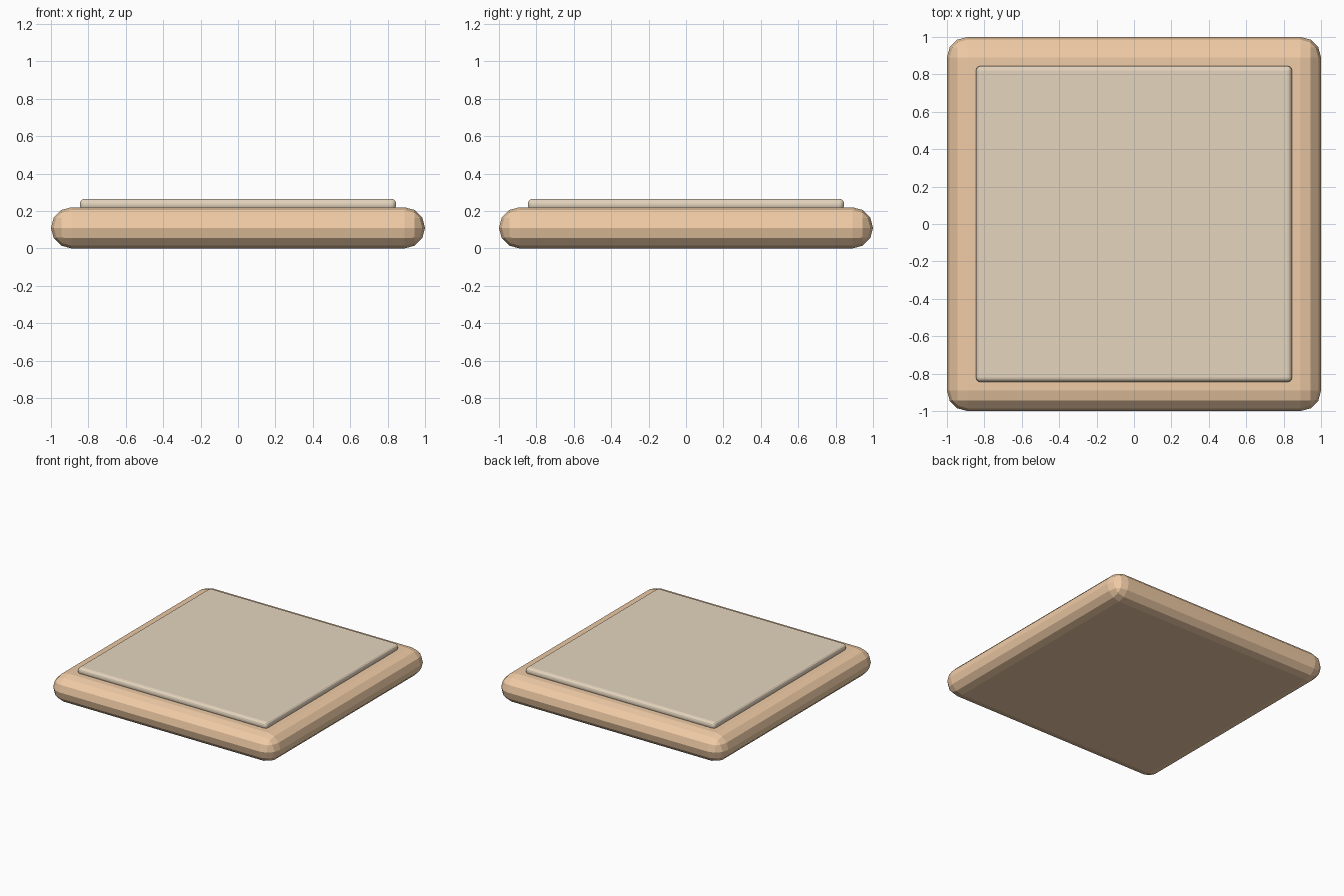
import bpy

if "Cube" in bpy.data.objects:
    bpy.data.objects.remove(bpy.data.objects["Cube"])


def rounded_slab(name, side, z0, z1, radius, segments, color):
    bpy.ops.mesh.primitive_cube_add(size=1, location=(0, 0, (z0 + z1) / 2))
    ob = bpy.context.object
    ob.name = name
    ob.scale = (side, side, z1 - z0)
    bpy.ops.object.transform_apply(location=False, rotation=False, scale=True)
    bev = ob.modifiers.new("rounded_edges", 'BEVEL')
    bev.width = radius
    bev.segments = segments
    bev.limit_method = 'NONE'
    mat = bpy.data.materials.new(name + "_color")
    mat.diffuse_color = color
    mat.use_nodes = True
    mat.node_tree.nodes["Principled BSDF"].inputs["Base Color"].default_value = mat.diffuse_color
    ob.data.materials.append(mat)
    return ob


# Thick base with fully rounded rim
rounded_slab("base_slab", 2.0, 0.0, 0.22, 0.11, 3, (0.87, 0.60, 0.38, 1))

# Thin raised panel set into the top
rounded_slab("top_panel", 1.69, 0.205, 0.265, 0.025, 3, (0.78, 0.66, 0.51, 1))
